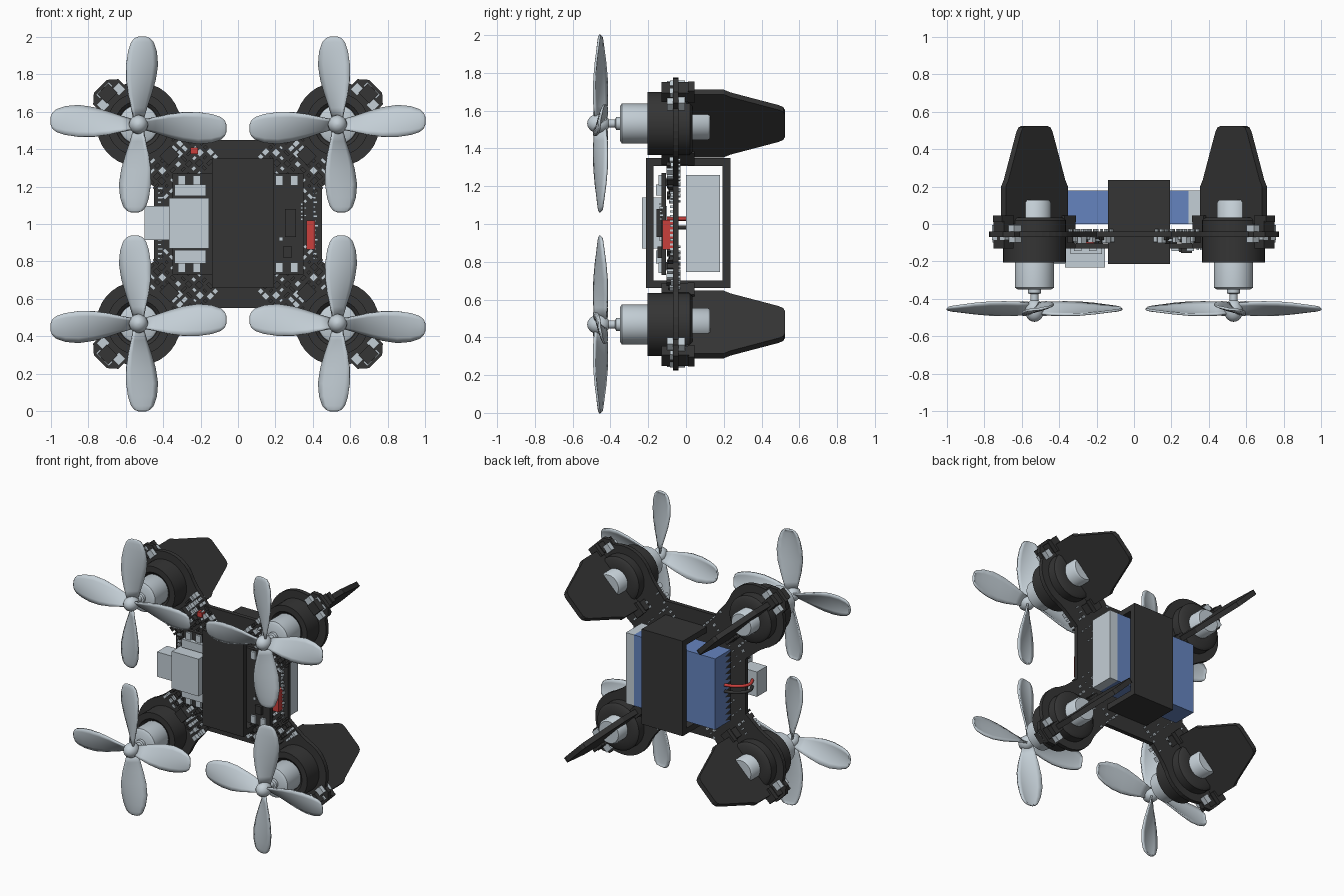
import bpy, bmesh, math, random
from math import sin, cos, pi, radians, sqrt
from mathutils import Matrix, Vector

random.seed(4)
cube = bpy.data.objects.get("Cube")
if cube:
    bpy.data.objects.remove(cube, do_unlink=True)


def material(name, rgb):
    m = bpy.data.materials.new(name)
    m.use_nodes = True
    m.diffuse_color = (*rgb, 1)
    m.node_tree.nodes["Principled BSDF"].inputs["Base Color"].default_value = (*rgb, 1)
    return m


BLACK = material("black plastic", (0.035, 0.035, 0.035))
SILVER = material("pale silver", (0.55, 0.62, 0.67))
BLUE = material("battery blue", (0.13, 0.23, 0.52))
RED = material("red", (0.6, 0.05, 0.045))

MID = Vector((0, 0, 1))      # centre of the airframe; all parts are built around it
ARM = 0.532 * sqrt(2)        # distance of each motor along its diagonal arm
MOTOR = (0.532, 0.532)       # motor position in x and z
DIAG = -pi / 4               # turn about y that lines x up with the arm


def finish(name, bm, mat, mirror=False, smooth=False):
    bmesh.ops.recalc_face_normals(bm, faces=bm.faces)
    me = bpy.data.meshes.new(name)
    bm.to_mesh(me)
    bm.free()
    me.materials.append(mat)
    ob = bpy.data.objects.new(name, me)
    ob.location = MID
    bpy.context.collection.objects.link(ob)
    if smooth:
        bpy.ops.object.select_all(action='DESELECT')
        ob.select_set(True)
        bpy.context.view_layer.objects.active = ob
        bpy.ops.object.shade_smooth_by_angle(angle=radians(40))
    if mirror:
        mod = ob.modifiers.new("four corners", 'MIRROR')
        mod.use_axis = (True, False, True)
        mod.use_mirror_merge = False
    return ob


def box(bm, x, y, z, turn=0):
    """Box from (low, high) ranges, turned about the y axis."""
    mid = [(r[0] + r[1]) / 2 for r in (x, y, z)]
    size = [r[1] - r[0] for r in (x, y, z)]
    m = Matrix.Rotation(turn, 4, 'Y') @ Matrix.Translation(mid) @ Matrix.Diagonal((*size, 1))
    bmesh.ops.create_cube(bm, size=1, matrix=m)


def boxes(name, mat, ranges, turn=0, mirror=False):
    bm = bmesh.new()
    for r in ranges:
        box(bm, *r, turn=turn)
    return finish(name, bm, mat, mirror)


def lathe(name, mat, profile, n=40):
    """Turn a (radius, y) profile around the motor axis."""
    bm = bmesh.new()
    rings = [[bm.verts.new((MOTOR[0] + r * cos(2 * pi * i / n), y, MOTOR[1] + r * sin(2 * pi * i / n)))
              for i in range(n)] for r, y in profile]
    for a, b in zip(rings, rings[1:]):
        for i in range(n):
            bm.faces.new((a[i], a[i - 1], b[i - 1], b[i]))
    bm.faces.new(rings[0])
    bm.faces.new(rings[-1])
    return finish(name, bm, mat, True, True)


def slab(name, mat, pts, y0, y1):
    """Extrude an (x, z) outline along y."""
    bm = bmesh.new()
    f = bm.faces.new([bm.verts.new((x, y0, z)) for x, z in pts])
    out = bmesh.ops.extrude_face_region(bm, geom=[f])
    bmesh.ops.translate(bm, vec=(0, y1 - y0, 0), verts=[v for v in out["geom"] if isinstance(v, bmesh.types.BMVert)])
    return finish(name, bm, mat)


# Main board: cross outline with round motor mounts and end tabs
half = [(0.46, -0.177), (0.6, -0.19)]
half += [(ARM + 0.225 * cos(radians(a)), 0.225 * sin(radians(a))) for a in range(-115, -29, 10)]
half += [(0.96, -0.095), (1.0, -0.095), (1.04, -0.05)]
arm = half + [(u, -v) for u, v in reversed(half)]
outline = []
for k in range(4):
    t = pi / 4 + k * pi / 2
    outline += [(u * cos(t) - v * sin(t), u * sin(t) + v * cos(t)) for u, v in arm]
slab("main_board", BLACK, outline, -0.07, -0.04)

# Motors, their cups and rear collars
lathe("motor_can", SILVER, [(0.09, -0.35), (0.105, -0.34), (0.105, -0.15), (0.088, -0.1), (0.088, 0.115), (0.078, 0.127)])
lathe("motor_cup", BLACK, [(0.108, -0.19), (0.125, -0.205), (0.168, -0.205), (0.168, -0.06), (0.108, -0.06)])
lathe("motor_collar", BLACK, [(0.09, -0.05), (0.168, -0.05), (0.168, 0.02), (0.15, 0.035), (0.09, 0.035)])
lathe("motor_shaft", SILVER, [(0.035, -0.34), (0.035, -0.37), (0.022, -0.375), (0.022, -0.43)], 20)
lathe("propeller_hub", SILVER, [(0.05 * sin(a * pi / 10) + 0.001, -0.463 - 0.06 * cos(a * pi / 10)) for a in range(11)], 24)

# Propeller blades: twisted, swept strips (radius, chord, sweep, pitch)
stations = [(0.03, 0.05, 0, 48), (0.09, 0.08, 0.002, 40), (0.16, 0.12, 0.006, 30), (0.24, 0.155, 0.012, 23),
            (0.32, 0.168, 0.018, 17), (0.39, 0.152, 0.02, 12), (0.44, 0.118, 0.02, 9), (0.46, 0.08, 0.02, 8),
            (0.467, 0.035, 0.02, 8)]
bm = bmesh.new()
for k in range(4):
    ca, sa = cos(k * pi / 2), sin(k * pi / 2)
    rows = []
    for r, chord, sweep, pitch in stations:
        row = []
        for j in range(7):
            s = j / 6 - 0.5
            t = sweep + s * chord
            y = -0.452 + s * chord * math.tan(radians(pitch)) - 0.012 * (1 - 4 * s * s) * chord / 0.17
            row.append(bm.verts.new((MOTOR[0] + r * ca - t * sa, y, MOTOR[1] + r * sa + t * ca)))
        rows.append(row)
    for a, b in zip(rows, rows[1:]):
        for j in range(6):
            bm.faces.new((a[j], a[j + 1], b[j + 1], b[j]))
blades = finish("propeller_blades", bm, SILVER, True, True)
thick = blades.modifiers.new("thickness", 'SOLIDIFY')
thick.thickness = 0.012
thick.offset = 0

# Landing fins: tapered plates standing along each arm
bm = bmesh.new()
side = [(0.235, 0.0), (0.235, 0.2), (0.215, 0.235), (0.12, 0.49), (0.105, 0.515), (0.08, 0.525)]
fin = side + [(-u, y) for u, y in reversed(side)]
f = bm.faces.new([bm.verts.new((ARM + u, y, -0.018)) for u, y in fin])
out = bmesh.ops.extrude_face_region(bm, geom=[f])
bmesh.ops.translate(bm, vec=(0, 0, 0.036), verts=[v for v in out["geom"] if isinstance(v, bmesh.types.BMVert)])
bmesh.ops.rotate(bm, cent=(0, 0, 0), matrix=Matrix.Rotation(DIAG, 3, 'Y'), verts=bm.verts)
finish("landing_fin", bm, BLACK, True)

# Clips that hold each fin to its arm
clips = []
for s in (-1, 1):
    u = ARM + s * 0.235
    clips += [((u - 0.035, u + 0.035), (-0.13, 0.015), (-0.04, 0.04)),
              ((u - 0.045, u + 0.045), (0.01, 0.045), (-0.035, 0.035))]
boxes("fin_clip", BLACK, clips, DIAG, True)

# Lamps on the end tabs, both sides
lamps = []
for v in (-0.06, 0.06):
    lamps += [((0.935, 0.985), (-0.1, -0.07), (v - 0.025, v + 0.025)),
              ((0.995, 1.025), (-0.085, -0.07), (v * 0.5 - 0.018, v * 0.5 + 0.018)),
              ((0.935, 0.99), (-0.04, -0.005), (v - 0.024, v + 0.024))]
boxes("tab_lamp", SILVER, lamps, DIAG, True)

# Small chips on the arms, front and back
pale, dark = [], []
for i in range(7):
    for j in range(9):
        u, v = 0.34 + i * 0.037, -0.168 + j * 0.042
        if sqrt((u - ARM) ** 2 + v * v) < 0.2:
            continue
        a, b = random.uniform(0.006, 0.018), random.uniform(0.007, 0.019)
        top = random.uniform(0.01, 0.035)
        pick = pale if random.random() < 0.62 else dark
        pick.append(((u - a, u + a), (-0.07 - top, -0.07), (v - b, v + b)))
        if random.random() < 0.4:
            a, b = a * 0.55, b * 0.55
            pale.append(((u - a, u + a), (-0.04, -0.028), (v - b, v + b)))
boxes("arm_chips", SILVER, pale, DIAG, True)
boxes("arm_dark_chips", BLACK, dark, DIAG, True)

# Control board stacked in front, with posts and parts
boxes("control_board", BLACK, [((-0.35, 0.35), (-0.13, -0.105), (-0.27, 0.27))])
boxes("board_post", BLACK, [((0.27, 0.31), (-0.11, -0.06), (0.2, 0.24))], mirror=True)
boxes("edge_pads", SILVER, [((x, x + 0.04), (-0.145, -0.125), (0.205, 0.26)) for x in (0.2, 0.28)], mirror=True)
boxes("control_chips", BLACK, [((0.25, 0.31), (-0.155, -0.12), (-0.07, 0.08)),
                               ((0.24, 0.29), (-0.15, -0.12), (-0.18, -0.12))])
small = [((0.335 + c * 0.018, 0.347 + c * 0.018), (-0.14, -0.12), (0.02 + r * 0.02, 0.032 + r * 0.02))
         for r in range(5) for c in range(2) if c == 0 or r % 2]
for r in range(16):
    z = -0.19 + r * 0.025
    small.append(((0.4, 0.4 + random.uniform(0.01, 0.03)), (-0.085, -0.07), (z, z + 0.012)))
    small.append(((-0.43, -0.43 + random.uniform(0.01, 0.03)), (-0.085, -0.07), (z, z + 0.012)))
small.append(((0.22, 0.24), (-0.14, -0.12), (-0.09, -0.07)))
boxes("control_small_parts", SILVER, small)
boxes("red_capacitor", RED, [((0.365, 0.412), (-0.125, -0.07), (-0.135, 0.02))])
boxes("red_lamp", RED, [((-0.255, -0.215), (-0.105, -0.07), (0.375, 0.41))])

# Power socket and plug
boxes("power_socket", SILVER, [((-0.37, -0.155), (-0.232, -0.12), (-0.13, 0.14)),
                               ((-0.34, -0.17), (-0.16, -0.12), (-0.21, -0.14)),
                               ((-0.34, -0.17), (-0.16, -0.12), (0.15, 0.21))])
boxes("power_plug", SILVER, [((-0.5, -0.37), (-0.215, -0.1), (-0.085, 0.095))])

# Battery, with pale end cap and dark toothed label edge
boxes("battery", BLUE, [((-0.36, 0.292), (0, 0.18), (-0.255, 0.26))])
boxes("battery_cap", SILVER, [((0.292, 0.357), (0, 0.18), (-0.255, 0.26))])
bm = bmesh.new()
for i in range(12):
    z = -0.25 + i * 0.042
    bm.faces.new([bm.verts.new((-0.363, y, zz)) for y, zz in ((0.0, z), (0.07, z + 0.021), (0.0, z + 0.042))])
finish("label_teeth", bm, BLACK)

# Strap loop around board and battery
bm = bmesh.new()
for y in ((-0.213, -0.172), (0.192, 0.235)):
    box(bm, (-0.138, 0.192), y, (-0.34, 0.35))
for z in ((-0.34, -0.298), (0.308, 0.35)):
    box(bm, (-0.138, 0.192), (-0.172, 0.192), z)
finish("battery_strap", bm, BLACK)

# Power leads curving from plug to battery
for name, mat, z in (("red_lead", RED, 0.028), ("black_lead", BLACK, -0.018)):
    cu = bpy.data.curves.new(name, 'CURVE')
    cu.dimensions = '3D'
    cu.bevel_depth = 0.011
    cu.bevel_resolution = 2
    sp = cu.splines.new('BEZIER')
    path = [(-0.46, -0.11, z), (-0.485, -0.03, z), (-0.43, 0.04, z), (-0.35, 0.07, z)]
    sp.bezier_points.add(len(path) - 1)
    for p, co in zip(sp.bezier_points, path):
        p.co = co
        p.handle_left_type = p.handle_right_type = 'AUTO'
    cu.materials.append(mat)
    ob = bpy.data.objects.new(name, cu)
    ob.location = MID
    bpy.context.collection.objects.link(ob)
